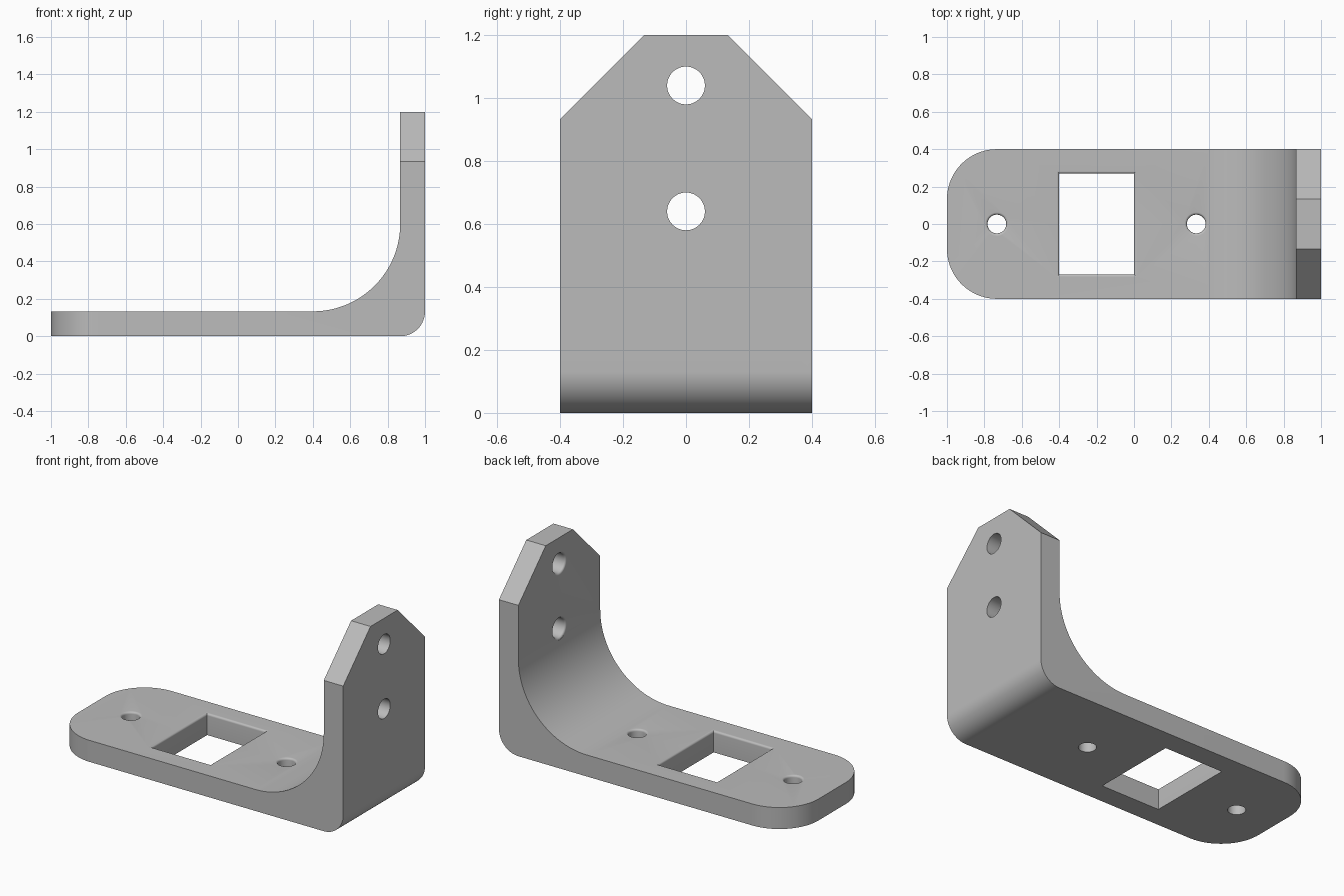
import bpy, bmesh
from math import cos, sin, pi, radians
from mathutils import Matrix, Vector

cube = bpy.data.objects.get("Cube")
if cube:
    bpy.data.objects.remove(cube)

T = 0.133        # plate thickness
EASE = 0.013     # eased rim of the openings

metal = bpy.data.materials.new("grey metal")
metal.use_nodes = True
grey = (0.5, 0.5, 0.5, 1)
metal.diffuse_color = grey
metal.node_tree.nodes["Principled BSDF"].inputs["Base Color"].default_value = grey


def arc(cx, cy, r, start, end, steps=24):
    angles = [radians(start + (end - start) * i / steps) for i in range(steps + 1)]
    return [(cx + r * cos(a), cy + r * sin(a)) for a in angles]


def loft(name, rings, matrix=Matrix()):
    """Closed solid through matching rings of (points, height)."""
    bm = bmesh.new()
    loops = [[bm.verts.new(matrix @ Vector((x, y, h))) for x, y in pts] for pts, h in rings]
    for low, high in zip(loops, loops[1:]):
        for i in range(len(low)):
            bm.faces.new((low[i - 1], low[i], high[i], high[i - 1]))
    bm.faces.new(loops[0])
    bm.faces.new(loops[-1])
    bmesh.ops.recalc_face_normals(bm, faces=bm.faces)
    mesh = bpy.data.meshes.new(name)
    bm.to_mesh(mesh)
    bm.free()
    mesh.materials.append(metal)
    obj = bpy.data.objects.new(name, mesh)
    bpy.context.collection.objects.link(obj)
    return obj


def opening(name, outline, matrix):
    """Through cutter with a rounded rim at local height 0."""
    rings = [(outline(0), -0.2)]
    for i in range(7):
        a = pi / 2 * i / 6
        rings.append((outline(EASE * (1 - cos(a))), EASE * (sin(a) - 1)))
    rings.append((outline(EASE), 0.05))
    return loft(name, rings, matrix)


def round_hole(r):
    return lambda grow: arc(0, 0, r + grow, 0, 360, 48)[:-1]


def window(grow):
    x, y = 0.2 + grow, 0.27 + grow
    return [(-x, -y), (x, -y), (x, y), (-x, y)]


# L-shaped side profile with inner and outer bends, extruded along y
side = [(-1.1, 0)] + arc(1 - T, T, T, -90, 0)
side += [(1, 1.2), (1 - T, 1.2)]
side += arc(0.4, 0.6, 0.467, 0, -90, 40) + [(-1.1, T)]
upright = Matrix.Rotation(pi / 2, 4, "X")
bracket = loft("angle_bracket", [(side, -0.5), (side, 0.5)], upright)

# Plan outline with rounded free end
R = 0.267
plan = [(1.1, -0.4), (1.1, 0.4)]
plan += arc(R - 1, 0.4 - R, R, 90, 180) + arc(R - 1, R - 0.4, R, 180, 270)
plan_trim = loft("plan_trim", [(plan, -0.1), (plan, 1.3)])

# Sloped top corners of the upright plate
gable = [(0, 1.333), (-1.433, -0.1), (1.433, -0.1)]
along_x = Matrix(((0, 0, 1, 0), (1, 0, 0, 0), (0, 1, 0, 0), (0, 0, 0, 1)))
corner_trim = loft("corner_trim", [(gable, -1.2), (gable, 1.2)], along_x)

# Window and bolt holes
cutters = [(plan_trim, "INTERSECT"), (corner_trim, "INTERSECT")]
cutters.append((opening("window_cutter", window, Matrix.Translation((-0.2, 0, T))), "DIFFERENCE"))
for x in (-0.733, 0.333):
    place = Matrix.Translation((x, 0, T))
    cutters.append((opening("base_hole_cutter", round_hole(0.05), place), "DIFFERENCE"))
for z in (0.64, 1.04):
    place = Matrix.Translation((1 - T, 0, z)) @ Matrix.Rotation(-pi / 2, 4, "Y")
    cutters.append((opening("upright_hole_cutter", round_hole(0.06), place), "DIFFERENCE"))

bpy.ops.object.select_all(action="DESELECT")
bpy.context.view_layer.objects.active = bracket
bracket.select_set(True)
for cutter, operation in cutters:
    mod = bracket.modifiers.new("cut", "BOOLEAN")
    mod.operation = operation
    mod.solver = "EXACT"
    mod.object = cutter
    bpy.ops.object.modifier_apply(modifier=mod.name)
    bpy.data.objects.remove(cutter)

bpy.ops.object.shade_smooth_by_angle(angle=radians(30))
